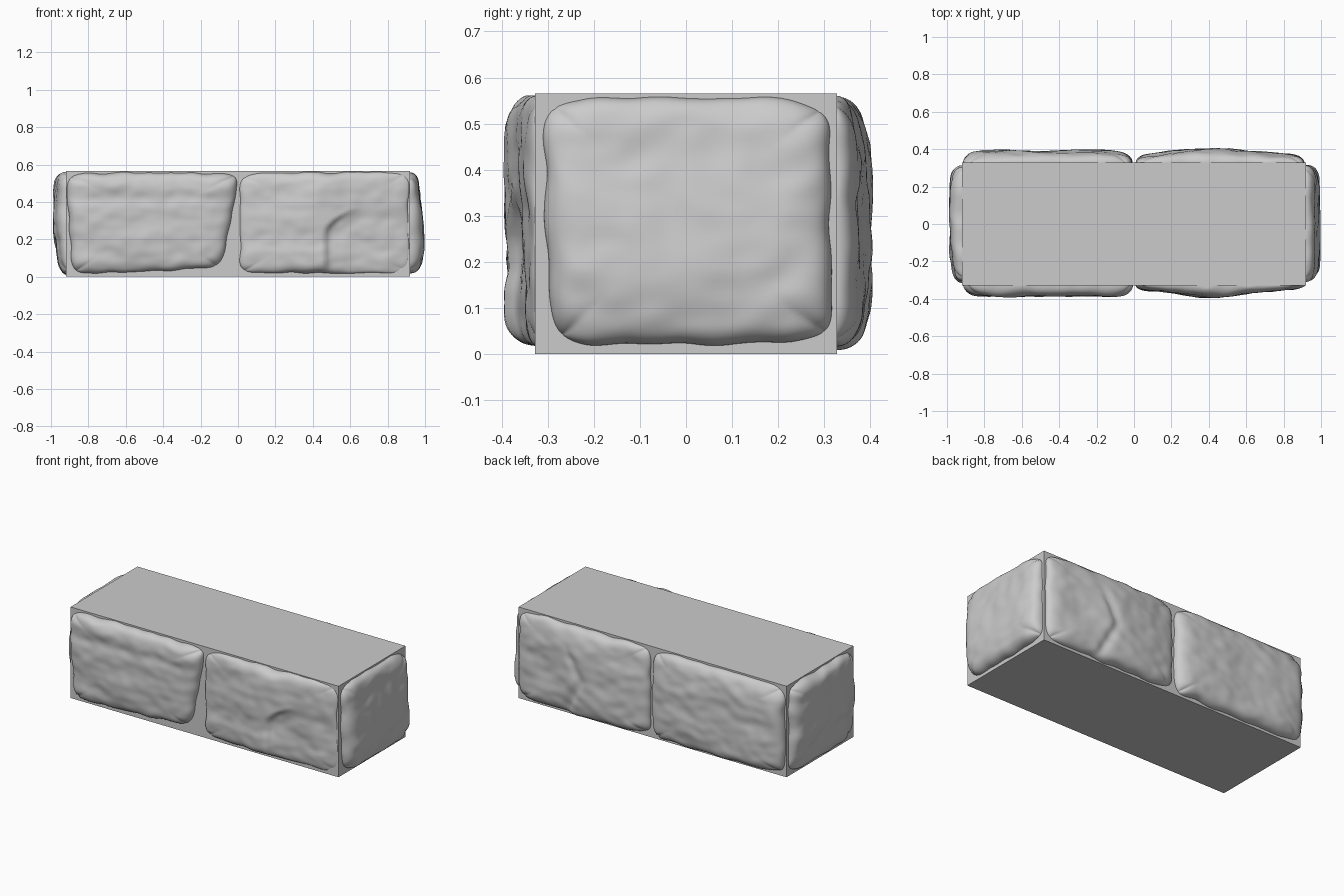
import bpy
import bmesh
import math
from mathutils import Vector, noise

cube = bpy.data.objects.get("Cube")
if cube:
    bpy.data.objects.remove(cube, do_unlink=True)

HALF_X, HALF_Y, HEIGHT = 0.92, 0.328, 0.565
UP = Vector((0, 0, 1))

stone_grey = bpy.data.materials.new("stone grey")
stone_grey.use_nodes = True
colour = (0.6, 0.6, 0.6, 1)
stone_grey.diffuse_color = colour
stone_grey.node_tree.nodes["Principled BSDF"].inputs["Base Color"].default_value = colour


def finish(bm, name):
    mesh = bpy.data.meshes.new(name)
    bm.to_mesh(mesh)
    bm.free()
    mesh.materials.append(stone_grey)
    obj = bpy.data.objects.new(name, mesh)
    bpy.context.collection.objects.link(obj)
    return obj


def smooth(x, low, high):
    t = min(1, max(0, (x - low) / (high - low)))
    return t * t * (3 - 2 * t)


def bump(x, centre, width):
    return math.exp(-((x - centre) / width) ** 2)


def stone(name, along, out, reach, corners, relief, seed):
    """Rough facing stone: corners run bottom left, bottom right, top right, top left."""
    along, out = Vector(along), Vector(out)
    bl, br, tr, tl = [Vector(c) for c in corners]
    wide = (br - bl).length > 0.7
    p, q = (10 if wide else 8), 8
    bm = bmesh.new()
    bmesh.ops.create_grid(bm, x_segments=84 if wide else 60, y_segments=56, size=1)
    for vert in bm.verts:
        # Crowd the rows toward the rim, then round the corners
        u, v = (math.sin(c * math.pi / 2) for c in vert.co.xy)
        rim = max(0, (1 - abs(u) ** p) * (1 - abs(v) ** q)) ** 0.45
        edge = max(abs(u), abs(v))
        ru, rv = u, v
        if edge > 0:
            k = edge / (abs(u) ** p + abs(v) ** p) ** (1 / p)
            ru, rv = u * k, v * k
        s, t = (ru + 1) / 2, (rv + 1) / 2
        pos = bl.lerp(br, s).lerp(tl.lerp(tr, s), t)
        a, z = pos
        # Wavy outline
        wob = 0.012 * edge ** 4
        a += wob * noise.noise(Vector((a * 9, z * 9, seed)))
        z += wob * noise.noise(Vector((a * 9, z * 9, seed + 5)))
        z = min(HEIGHT - 0.004, max(0.006, z))
        # Chiselled face
        rough = 0.011 * noise.noise(Vector((a * 5, z * 8, seed + 9)))
        rough += 0.005 * noise.noise(Vector((a * 13, z * 19, seed + 14)))
        depth = (relief(a, z) + rough) * rim - 0.004 * (1 - rim)
        vert.co = along * a + UP * z + out * (reach + depth)
    for face in bm.faces:
        face.smooth = True
    return finish(bm, name)


# Relief of each stone above the core wall
def front_plain(a, z):
    return 0.05 + 0.012 * smooth(z, 0.05, 0.4) - 0.01 * bump(z, 0.42, 0.04)


def front_stepped(a, z):
    ridge = 0.034 + 0.032 * bump(a, 0.44, 0.17)
    bend = 0.455 + 0.13 * max(0, (z - 0.22) / 0.13) ** 2
    step = smooth(a, bend, bend + 0.035) * (1 - smooth(z, 0.29, 0.38))
    return ridge - 0.028 * step * (1 - 0.7 * smooth(a, 0.5, 0.8)) - 0.012 * smooth(a, 0.7, 0.9)


def back_creased(a, z):
    ridge = 0.048 + 0.027 * bump(a, -0.4, 0.25) - 0.012 * smooth(z, 0.35, 0.55)
    crease = bump(a + 0.45 + 0.5 * abs(z - 0.25), 0, 0.03)
    return ridge - 0.014 * crease * (1 - smooth(z, 0.35, 0.48))


def back_plain(a, z):
    return 0.064 - 0.012 * smooth(z, 0.35, 0.55)


def right_end_relief(a, z):
    return 0.072 - 0.022 * smooth(z, 0.2, 0.55)


def left_end_relief(a, z):
    return 0.035 + 0.03 * smooth(z, 0.02, 0.25) - 0.012 * smooth(a + 0.25 * z, 0.22, 0.3)


# Plain block behind the facing
bm = bmesh.new()
bmesh.ops.create_cube(bm, size=1)
for vert in bm.verts:
    vert.co = Vector((vert.co.x * 2 * HALF_X, vert.co.y * 2 * HALF_Y, (vert.co.z + 0.5) * HEIGHT))
finish(bm, "core_block")

# Facing stones
FRONT = ((1, 0, 0), (0, -1, 0), HALF_Y)
BACK = ((-1, 0, 0), (0, 1, 0), HALF_Y)
RIGHT = ((0, 1, 0), (1, 0, 0), HALF_X)
LEFT = ((0, -1, 0), (-1, 0, 0), HALF_X)

stone("front_stone_plain", *FRONT,
      [(-0.89, 0.015), (-0.09, 0.045), (0.01, 0.555), (-0.915, 0.555)], front_plain, 1)
stone("front_stone_stepped", *FRONT,
      [(0.01, 0.02), (0.91, 0.02), (0.915, 0.56), (0.01, 0.555)], front_stepped, 2)
stone("back_stone_creased", *BACK,
      [(-0.91, 0.015), (-0.01, 0.015), (-0.01, 0.555), (-0.91, 0.555)], back_creased, 3)
stone("back_stone_plain", *BACK,
      [(0.01, 0.015), (0.91, 0.015), (0.91, 0.555), (0.01, 0.555)], back_plain, 4)
stone("right_end_stone", *RIGHT,
      [(-0.3, 0.02), (0.315, 0.02), (0.31, 0.555), (-0.31, 0.555)], right_end_relief, 6)
stone("left_end_stone", *LEFT,
      [(-0.31, 0.015), (0.31, 0.015), (0.31, 0.555), (-0.31, 0.555)], left_end_relief, 7)
